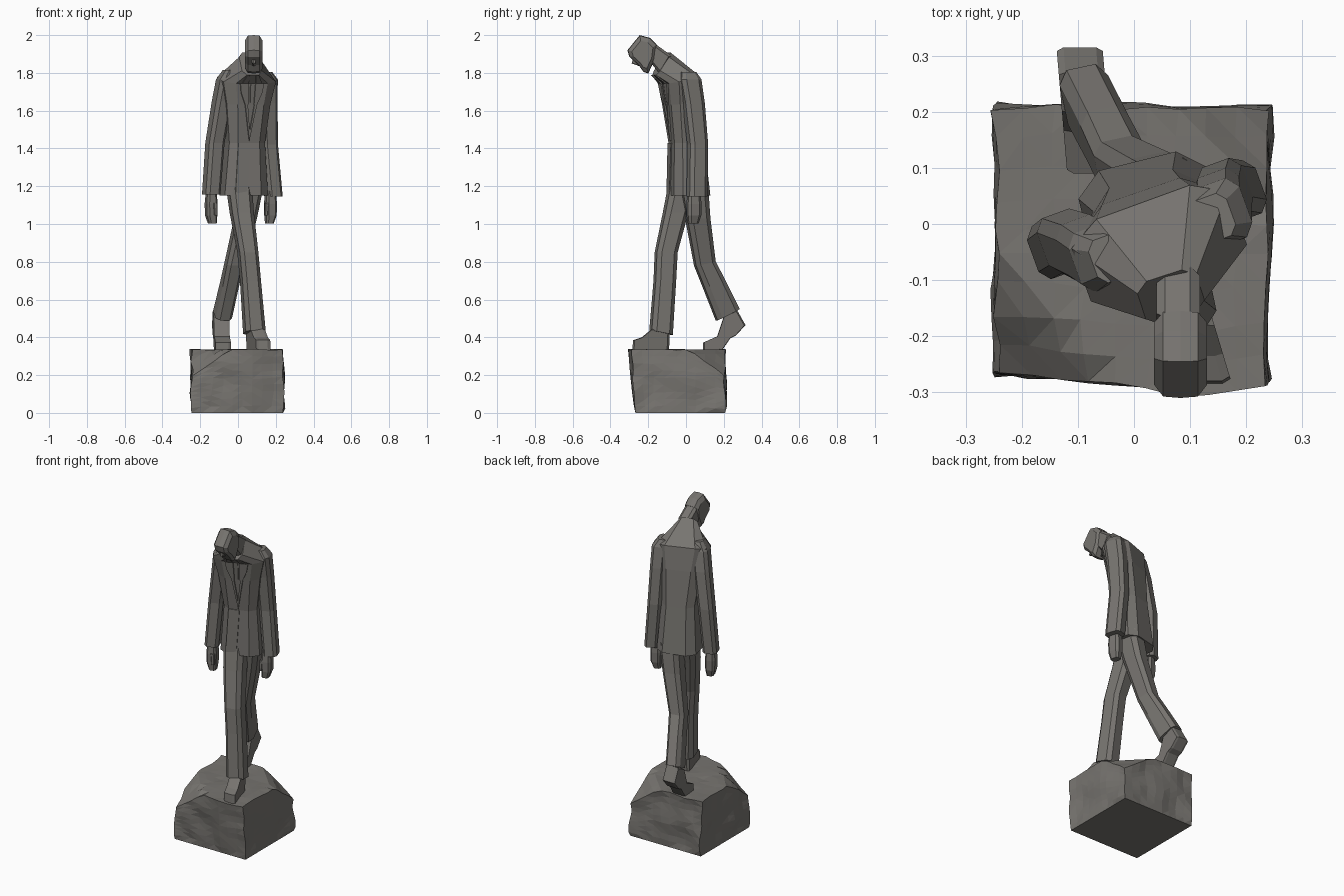
import bpy, bmesh, math
from mathutils import Vector, noise

stone = bpy.data.materials.new("grey_stone")
stone.diffuse_color = (0.185, 0.176, 0.162, 1)


def finish(name, bm):
    bmesh.ops.recalc_face_normals(bm, faces=bm.faces[:])
    me = bpy.data.meshes.new(name)
    bm.to_mesh(me)
    bm.free()
    me.materials.append(stone)
    ob = bpy.data.objects.new(name, me)
    bpy.context.collection.objects.link(ob)
    return ob


def ring(cx, cy, cz, hx, hy, rot=0, slope=0, a=0.6):
    """Chamfered rectangle, turned about z and leaning along its depth."""
    c, s = math.cos(math.radians(rot)), math.sin(math.radians(rot))
    pts = [(-a, -1), (a, -1), (1, -a), (1, a), (a, 1), (-a, 1), (-1, a), (-1, -a)]
    return [Vector((cx + u * hx * c - v * hy * s, cy + u * hx * s + v * hy * c,
                    cz + slope * v * hy)) for u, v in pts]


def loft(name, rings):
    bm = bmesh.new()
    vs = [[bm.verts.new(p) for p in r] for r in rings]
    n = len(vs[0])
    for lo, hi in zip(vs, vs[1:]):
        for i in range(n):
            j = (i + 1) % n
            bm.faces.new((lo[i], lo[j], hi[j], hi[i]))
    bm.faces.new(vs[0][::-1])
    bm.faces.new(vs[-1])
    return finish(name, bm)


def across(name, profile, slices, shear=0, y_ref=0):
    """Side profile (y, z) lofted along x; slices are (x, scale)."""
    cy = sum(p[0] for p in profile) / len(profile)
    cz = sum(p[1] for p in profile) / len(profile)
    return loft(name, [[Vector((x + shear * (y - y_ref), cy + (y - cy) * k, cz + (z - cz) * k))
                        for y, z in profile] for x, k in slices])


# Rough rock plinth: two opposite top corners worn away, bulging front lip
bm = bmesh.new()
bmesh.ops.create_cube(bm, size=1)
bmesh.ops.subdivide_edges(bm, edges=bm.edges[:], cuts=8, use_grid_fill=True)
for v in bm.verts:
    px, py, h = v.co.x, v.co.y, v.co.z + 0.5
    worn = max(0, abs(px + py) - 0.6) / 0.4
    bulge = 0.045 * h * max(0, 1 - abs(px - 0.2) / 0.6) * max(0, -2 * py)
    p = Vector((-0.004 + 0.485 * px, -0.03 + 0.475 * py - bulge, h * (0.335 - 0.14 * worn)))
    if h > 0.01:
        d = noise.noise_vector(p * 9)
        p += Vector((d.x * 0.016, d.y * 0.016, d.z * (0.012 if h < 0.99 else 0.007)))
    v.co = p
bmesh.ops.triangulate(bm, faces=bm.faces[:])
finish("rock_plinth", bm)

# Jacket body, turned a little and stooping forward at the collar
body = [ring(0.030, 0.015, 1.150, 0.118, 0.100, 14),
        ring(0.035, 0.002, 1.430, 0.098, 0.082, 16),
        ring(0.040, -0.022, 1.640, 0.122, 0.085, 19, 0.1),
        ring(0.045, -0.040, 1.765, 0.148, 0.084, 20, 0.25),
        ring(0.066, -0.130, 1.848, 0.055, 0.040, 18, 1.5)]
loft("jacket", body)


def front(s, t):
    i = min(int(t), len(body) - 2)
    f = t - i
    left, right = (body[i][k].lerp(body[i + 1][k], f) for k in (0, 1))
    return left.lerp(right, (s + 1) / 2)


def plate(name, pts, thick):
    """Thin panel lying on the jacket front; pts are (sideways, upward)."""
    out = Vector((0.3, -0.95, 0)) * thick
    base = [front(s, t) for s, t in pts]
    return loft(name, [[p - out for p in base], [p + out for p in base]])


# Lapels, tie, and overlapping front panel
for side, name in ((-1, "left_lapel"), (1, "right_lapel")):
    plate(name + "_lower", [(0, 1.05), (side * 0.45, 2), (side * 0.25, 2), (0, 1.3)], 0.008)
    plate(name + "_middle", [(side * 0.45, 2), (side * 0.72, 2.55), (side * 0.75, 3),
                             (side * 0.22, 3), (side * 0.22, 2)], 0.008)
    plate(name + "_collar", [(side * 0.22, 3), (side * 0.62, 3), (side * 0.95, 4),
                             (side * 0.5, 4)], 0.008)
plate("tie", [(-0.07, 2), (0.07, 2), (0.1, 2.85), (0.06, 3), (-0.06, 3), (-0.1, 2.85)], 0.006)
plate("front_panel", [(-1, 0), (-0.1, 0), (0.1, 1), (-1, 1)], 0.005)

# Sleeves
loft("left_sleeve", [ring(-0.142, -0.043, 1.155, 0.041, 0.050, 20),
                     ring(-0.122, -0.030, 1.430, 0.043, 0.052, 20),
                     ring(-0.085, -0.045, 1.650, 0.045, 0.056, 20),
                     ring(-0.062, -0.060, 1.765, 0.046, 0.056, 20),
                     ring(-0.040, -0.060, 1.815, 0.035, 0.040, 20)])
loft("right_sleeve", [ring(0.188, 0.058, 1.145, 0.041, 0.050, 20),
                      ring(0.162, 0.062, 1.420, 0.042, 0.050, 20),
                      ring(0.157, 0.040, 1.640, 0.044, 0.054, 20),
                      ring(0.157, 0.020, 1.765, 0.045, 0.056, 20),
                      ring(0.140, 0.010, 1.805, 0.035, 0.040, 20)])

# Hands with thumbs
for name, x, y, inward in (("left_hand", -0.142, -0.045, 1), ("right_hand", 0.172, 0.042, -1)):
    loft(name, [ring(x + inward * 0.006, y - 0.004, 1.003, 0.020, 0.026, 15),
                ring(x, y, 1.045, 0.028, 0.036, 15),
                ring(x, y, 1.105, 0.030, 0.037, 15),
                ring(x, y, 1.180, 0.024, 0.030, 15)])
    loft(name + "_thumb", [ring(x + inward * 0.024, y - 0.030, 1.045, 0.008, 0.010, 15),
                           ring(x + inward * 0.020, y - 0.026, 1.110, 0.011, 0.013, 15)])

# Trouser legs, crossing as in a narrow stride
loft("front_leg", [ring(0.087, -0.132, 0.425, 0.054, 0.057, 12, -0.2),
                   ring(0.066, -0.112, 0.700, 0.050, 0.055, 12),
                   ring(0.052, -0.105, 0.850, 0.050, 0.056, 12),
                   ring(0.020, -0.055, 1.060, 0.058, 0.062, 12),
                   ring(0.005, -0.020, 1.200, 0.062, 0.070, 12)])
loft("back_leg", [ring(-0.082, 0.221, 0.520, 0.044, 0.060, 12, 0.5),
                  ring(-0.045, 0.150, 0.680, 0.044, 0.056, 12, 0.35),
                  ring(-0.020, 0.100, 0.790, 0.046, 0.053, 12, 0.2),
                  ring(0.040, 0.062, 1.030, 0.054, 0.062, 12),
                  ring(0.070, 0.042, 1.200, 0.058, 0.070, 12)])

# Shoes: front one flat and turned out, back one pushing off its toe
across("front_shoe", [(-0.09, 0.325), (-0.085, 0.44), (-0.18, 0.445), (-0.235, 0.40),
                      (-0.28, 0.385), (-0.285, 0.325)],
       [(0.047, 0.9), (0.060, 1), (0.108, 1), (0.122, 0.9)], -0.27, -0.10)
across("back_shoe", [(0.27, 0.545), (0.315, 0.465), (0.265, 0.41), (0.235, 0.395), (0.19, 0.33),
                     (0.09, 0.33), (0.09, 0.372), (0.165, 0.405), (0.20, 0.51)],
       [(-0.122, 0.94), (-0.110, 1), (-0.052, 1), (-0.040, 0.94)], -0.08, 0.12)

# Neck and bowed head
neck = [(-0.075, 1.89), (-0.165, 1.955), (-0.20, 1.87), (-0.135, 1.79)]
across("neck", neck, [(0.040, 0.75), (0.055, 1), (0.100, 1), (0.118, 0.75)])
across("head", [(-0.245, 2.0), (-0.19, 1.985), (-0.155, 1.95), (-0.165, 1.87), (-0.20, 1.797),
                (-0.225, 1.805), (-0.25, 1.84), (-0.30, 1.885), (-0.31, 1.92)],
       [(0.036, 0.72), (0.052, 0.97), (0.083, 1), (0.114, 0.97), (0.130, 0.72)])
across("nose", [(-0.272, 1.90), (-0.288, 1.85), (-0.245, 1.835)],
       [(0.074, 0.8), (0.083, 1), (0.092, 0.8)])
